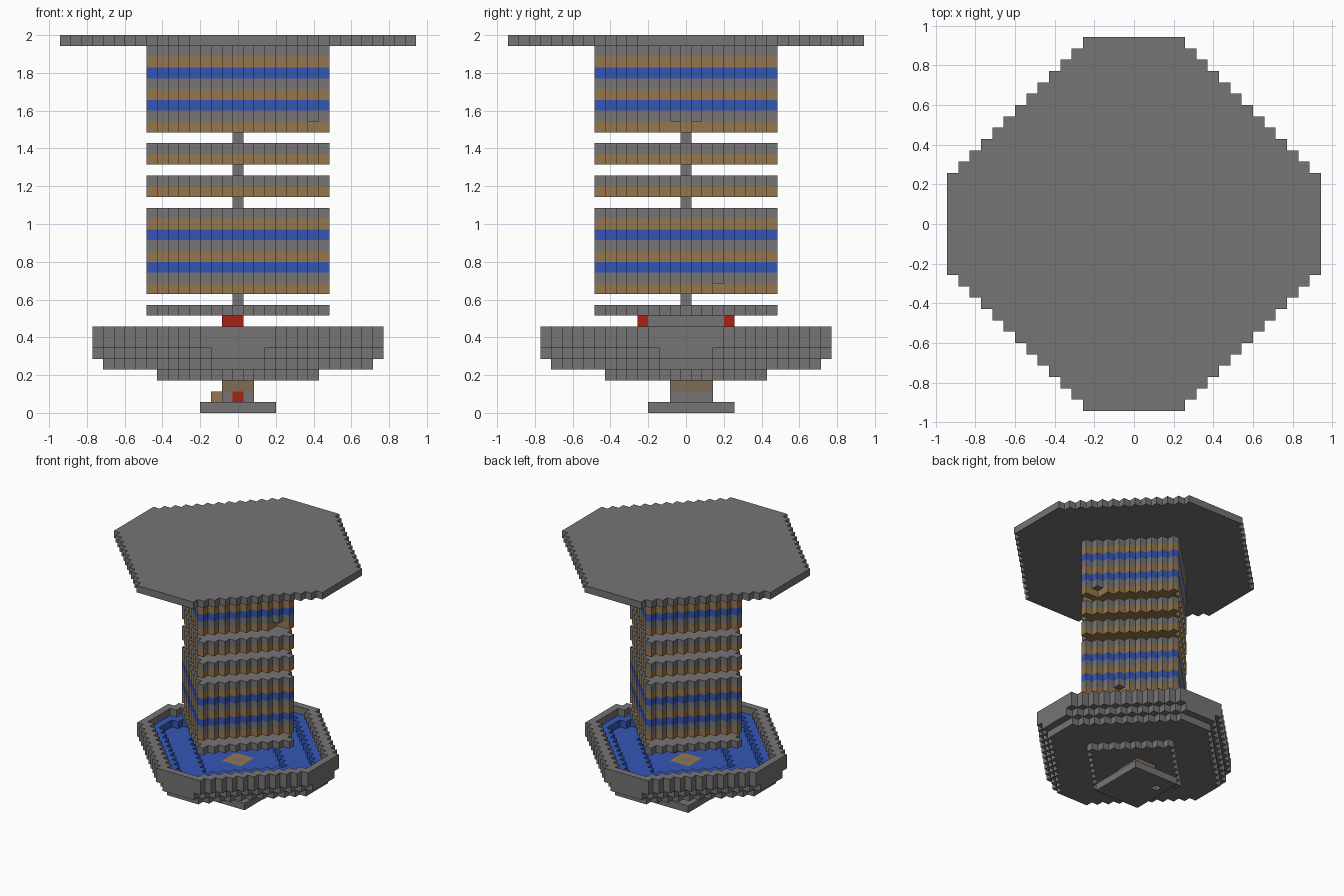
import bpy
import bmesh

UNIT = 2 / 35  # edge of one block

if "Cube" in bpy.data.objects:
    bpy.data.objects.remove(bpy.data.objects["Cube"], do_unlink=True)


def make_material(name, rgb):
    mat = bpy.data.materials.new(name)
    mat.use_nodes = True
    mat.diffuse_color = (*rgb, 1)
    mat.node_tree.nodes["Principled BSDF"].inputs["Base Color"].default_value = (*rgb, 1)
    return mat


MATERIALS = {
    "grey": make_material("stone grey", (0.18, 0.174, 0.174)),
    "tan": make_material("wood tan", (0.3, 0.185, 0.074)),
    "blue": make_material("water blue", (0.034, 0.092, 0.46)),
    "red": make_material("signal red", (0.4, 0.016, 0.006)),
    "brown": make_material("muted brown", (0.21, 0.155, 0.092)),
}


def octagon(radius, reach):
    """Cells of a square of the given radius with stepped diagonal corners."""
    span = range(-radius, radius + 1)
    return {(x, y) for x in span for y in span if abs(x) + abs(y) <= reach}


def diamond(radius):
    return octagon(radius, radius)


def box(x0, x1, y0, y1):
    return {(x, y) for x in range(x0, x1 + 1) for y in range(y0, y1 + 1)}


def build(name, layers):
    """Make the outer skin of stacked blocks; layers hold (level, cells, colour)."""
    blocks = {(x, y, z): colour for z, cells, colour in layers for x, y in cells}
    colours = sorted(set(blocks.values()))
    bm = bmesh.new()
    corners = {}

    def corner(p):
        if p not in corners:
            corners[p] = bm.verts.new(((p[0] - 0.5) * UNIT, (p[1] - 0.5) * UNIT, p[2] * UNIT))
        return corners[p]

    for cell, colour in blocks.items():
        for axis in range(3):
            u, v = (axis + 1) % 3, (axis + 2) % 3
            for side in (0, 1):
                neighbour = list(cell)
                neighbour[axis] += 2 * side - 1
                if tuple(neighbour) in blocks:
                    continue
                loop = []
                for du, dv in ((0, 0), (1, 0), (1, 1), (0, 1)):
                    p = list(cell)
                    p[axis] += side
                    p[u] += du
                    p[v] += dv
                    loop.append(corner(tuple(p)))
                face = bm.faces.new(loop if side else loop[::-1])
                face.material_index = colours.index(colour)
    mesh = bpy.data.meshes.new(name)
    bm.to_mesh(mesh)
    bm.free()
    for colour in colours:
        mesh.materials.append(MATERIALS[colour])
    obj = bpy.data.objects.new(name, mesh)
    bpy.context.collection.objects.link(obj)


# Foot and short post
foot_hole = {(-2, 2)}
build("foot", [(0, box(-3, 3, -3, 4) - foot_hole, "grey")])
post = box(-1, 1, -1, 2)
build("post", [(1, post, "grey"), (1, {(0, -1)}, "red"),
               (1, foot_hole, "tan"), (2, post, "brown")])

# Stepped basin holding terraces of water
pit = diamond(7)
middle = octagon(11, 12)
inside = octagon(12, 14)
rim = octagon(13, 16)
build("basin", [
    (3, pit, "grey"),
    (4, octagon(12, 14), "grey"), (4, pit, "blue"),
    (4, box(-1, 1, -1, 1), "tan"), (4, {(0, 0)}, "grey"),
    (5, octagon(13, 15) - pit, "grey"), (5, middle - pit, "blue"),
    (6, rim - middle, "grey"), (6, inside - middle, "blue"),
    (7, rim - inside, "grey"),
])

# Beam with red ends under the tower
build("beam", [(8, box(-1, 0, -3, 3), "grey"),
               (8, box(-1, 0, -4, -4) | box(-1, 0, 4, 4), "red")])

# Diamond tower tiers, each a run of bands from its lowest level up
floor = diamond(8)
TALL = ["tan", "grey", "blue", "tan", "grey", "blue", "tan", "grey"]
SHORT = ["tan", "grey"]
TIERS = [
    ("tower_floor", 9, ["grey"], set()),
    ("lower_tower", 11, TALL, {(5, 3)}),
    ("lower_ring", 20, SHORT, set()),
    ("upper_ring", 23, SHORT, set()),
    ("upper_tower", 26, TALL, {(7, -1), (7, 1)}),
]
for name, start, bands, notch in TIERS:
    build(name, [(start + i, floor - notch if i == 0 else floor, colour)
                 for i, colour in enumerate(bands)])

# Thin pole linking the tiers
for i, level in enumerate((10, 19, 22, 25)):
    build(f"pole_{i + 1}", [(level, {(0, 0)}, "grey")])

# Wide roof slab
build("roof", [(34, octagon(16, 20), "grey")])
